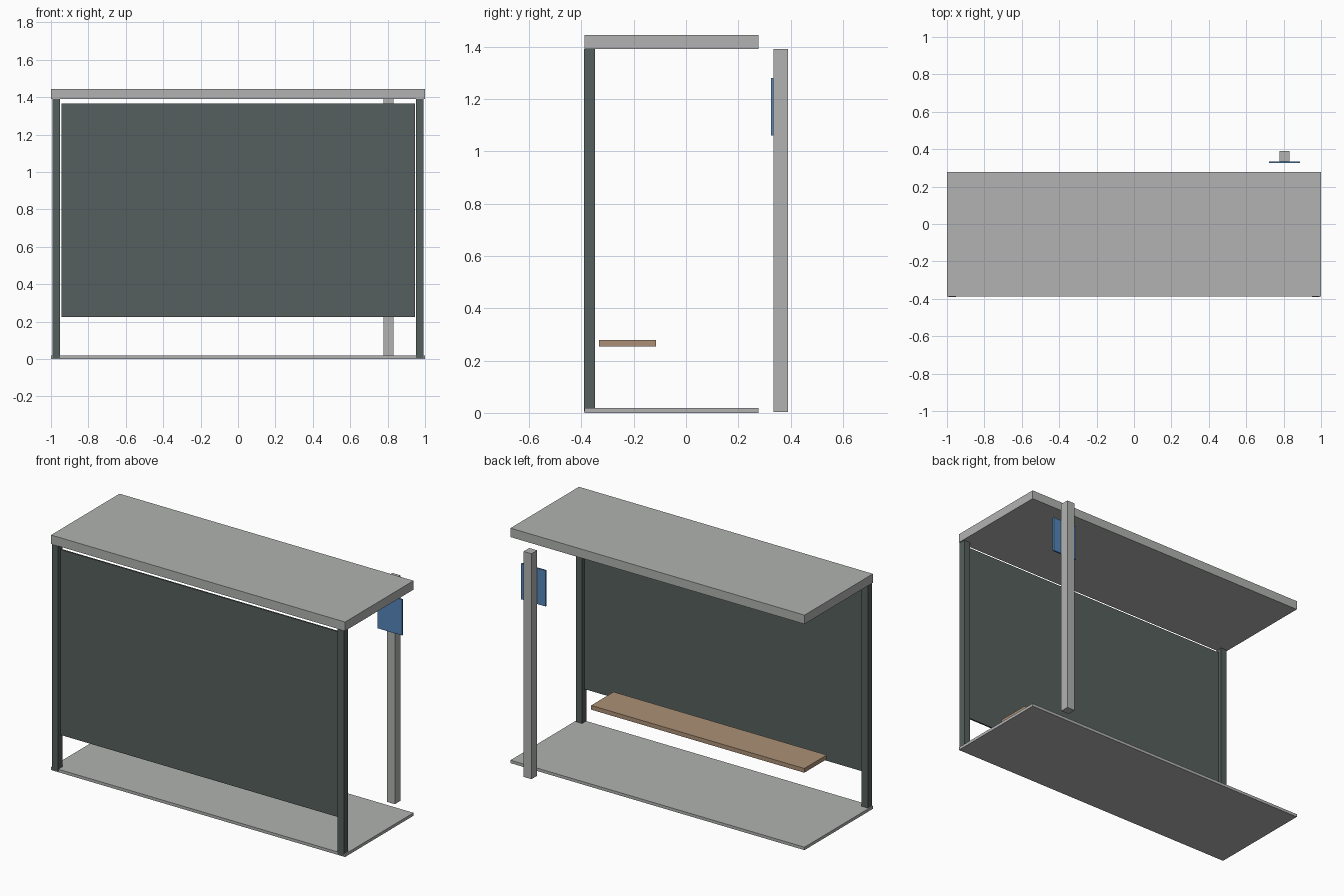
import bpy

old = bpy.data.objects.get("Cube")
if old:
    bpy.data.objects.remove(old, do_unlink=True)


def material(name, rgb):
    m = bpy.data.materials.new(name)
    m.use_nodes = True
    m.diffuse_color = (*rgb, 1)
    m.node_tree.nodes["Principled BSDF"].inputs["Base Color"].default_value = (*rgb, 1)
    return m


light_grey = material("light grey", (0.44, 0.45, 0.44))
dark_grey = material("dark green grey", (0.09, 0.115, 0.11))
wood = material("tan wood", (0.41, 0.28, 0.18))
blue = material("sign blue", (0.09, 0.24, 0.5))


def box(name, x, y, z, mat):
    """Box spanning the given (low, high) range on each axis."""
    spans = (x, y, z)
    bpy.ops.mesh.primitive_cube_add(size=1, location=[(a + b) / 2 for a, b in spans])
    ob = bpy.context.object
    ob.name = name
    ob.scale = [b - a for a, b in spans]
    bpy.ops.object.transform_apply(location=False, rotation=False, scale=True)
    ob.data.materials.append(mat)
    return ob


# Floor slab and flat roof
depth = (-0.388, 0.277)
box("floor_slab", (-1, 1), depth, (0, 0.018), light_grey)
box("roof", (-1, 1), depth, (1.39, 1.445), light_grey)

# Corner posts and the wall panel hung between them
for side, x in (("right", -0.972), ("left", 0.972)):
    box(side + "_post", (x - 0.021, x + 0.021), (-0.39, -0.348), (0.005, 1.39), dark_grey)
box("wall_panel", (-0.945, 0.945), (-0.374, -0.364), (0.225, 1.365), dark_grey)

# Bench seat
box("bench_seat", (-0.725, 0.725), (-0.332, -0.114), (0.253, 0.279), wood)

# Free-standing pole with its sign plate
box("sign_pole", (0.778, 0.832), (0.335, 0.39), (0.004, 1.39), light_grey)
box("sign_plate", (0.721, 0.888), (0.325, 0.335), (1.06, 1.28), blue)
